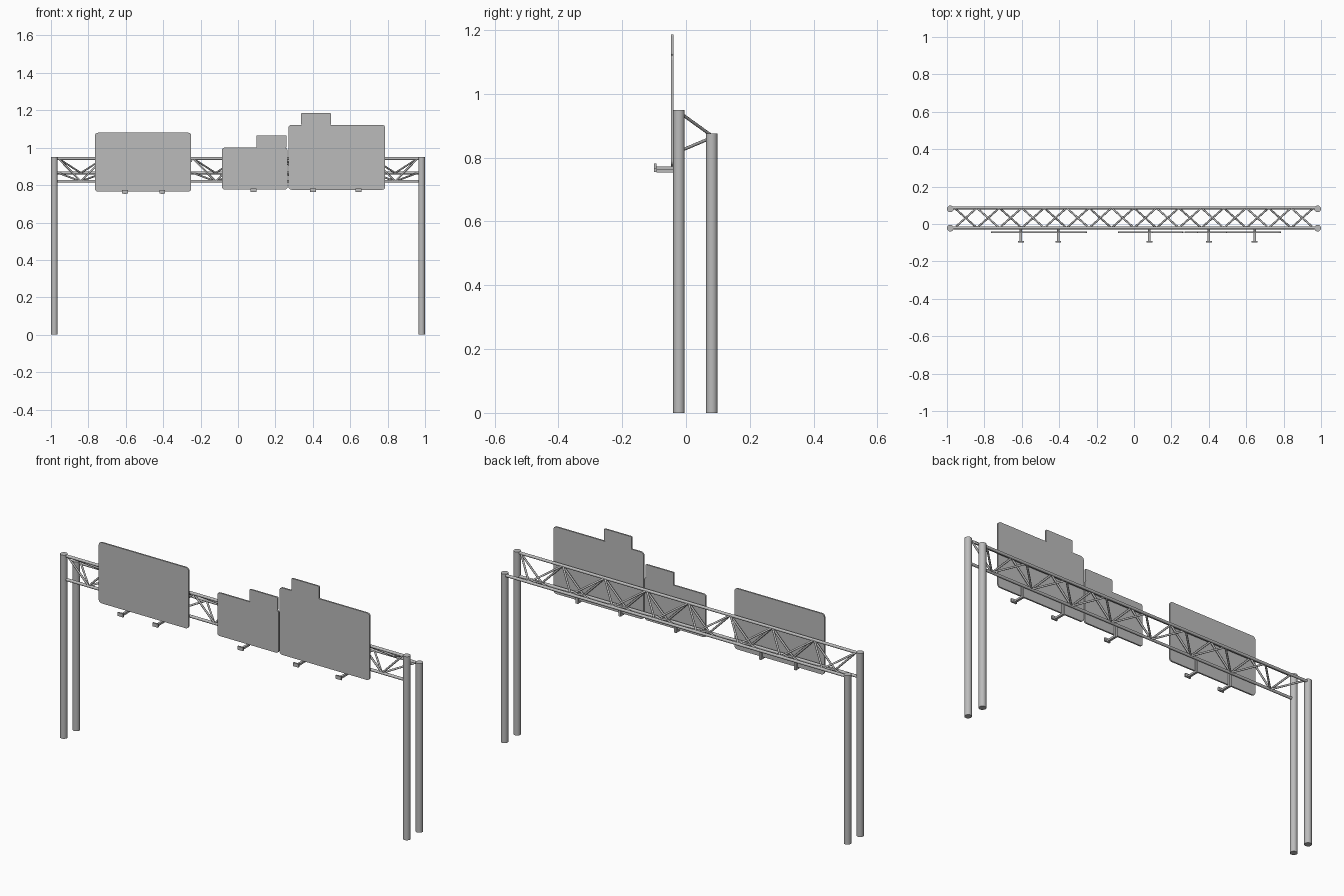
import bpy, bmesh, math
from mathutils import Vector

cube = bpy.data.objects.get("Cube")
if cube:
    bpy.data.objects.remove(cube, do_unlink=True)

steel = bpy.data.materials.new("grey_steel")
steel.use_nodes = True
steel.diffuse_color = (0.5, 0.5, 0.5, 1)
steel.node_tree.nodes["Principled BSDF"].inputs["Base Color"].default_value = (0.5, 0.5, 0.5, 1)


def finish(bm, name, smooth=False):
    mesh = bpy.data.meshes.new(name)
    bmesh.ops.recalc_face_normals(bm, faces=bm.faces)
    bm.to_mesh(mesh)
    bm.free()
    mesh.materials.append(steel)
    obj = bpy.data.objects.new(name, mesh)
    bpy.context.collection.objects.link(obj)
    if smooth:
        bpy.ops.object.select_all(action='DESELECT')
        obj.select_set(True)
        bpy.context.view_layer.objects.active = obj
        bpy.ops.object.shade_smooth_by_angle(angle=math.radians(50))
    return obj


def add_tube(bm, a, b, radius, sides):
    a, b = Vector(a), Vector(b)
    geo = bmesh.ops.create_cone(bm, cap_ends=True, segments=sides, radius1=radius,
                                radius2=radius, depth=(b - a).length)
    turn = Vector((0, 0, 1)).rotation_difference(b - a).to_matrix()
    for v in geo["verts"]:
        v.co = turn @ v.co + (a + b) / 2


def add_box(bm, lo, hi):
    lo, hi = Vector(lo), Vector(hi)
    for v in bmesh.ops.create_cube(bm, size=1)["verts"]:
        v.co = Vector([(lo[i] + hi[i]) / 2 + v.co[i] * (hi[i] - lo[i]) for i in range(3)])


def panel(name, x0, x1, z0, z1, r):
    """Thin upright plate with rounded corners."""
    y0, y1 = -0.047, -0.039
    bm = bmesh.new()
    corners = [(x1 - r, z1 - r), (x0 + r, z1 - r), (x0 + r, z0 + r), (x1 - r, z0 + r)]
    verts = []
    for q, (cx, cz) in enumerate(corners):
        for k in range(5):
            t = (q + k / 4) * math.pi / 2
            verts.append(bm.verts.new((cx + r * math.cos(t), y0, cz + r * math.sin(t))))
    face = bm.faces.new(verts)
    new = bmesh.ops.extrude_face_region(bm, geom=[face], use_keep_orig=True)["geom"]
    for v in new:
        if isinstance(v, bmesh.types.BMVert):
            v.co.y = y1
    return finish(bm, name)


# Posts: tall pair in front, shorter pair behind
POST_X = 0.982
for side, sx in (("left", 1), ("right", -1)):
    for place, y, top in (("front", -0.022, 0.95), ("rear", 0.081, 0.875)):
        bm = bmesh.new()
        add_tube(bm, (sx * POST_X, y, 0), (sx * POST_X, y, top), 0.018, 16)
        finish(bm, f"{place}_post_{side}", True)

# Three chords of the triangular truss
chords = {"upper_front": (-0.021, 0.942), "lower_front": (-0.021, 0.82), "rear": (0.086, 0.865)}
for name, (y, z) in chords.items():
    bm = bmesh.new()
    add_tube(bm, (-POST_X, y, z), (POST_X, y, z), 0.0075, 10)
    finish(bm, name + "_chord", True)

# Zigzag lacing on each of the three truss sides
BAYS = 16
END = 0.96


def lacing(name, first, second):
    bm = bmesh.new()
    for i in range(BAYS):
        ends = [chords[first], chords[second]]
        if i % 2:
            ends.reverse()
        xa, xb = (-END + 2 * END * (i + k) / BAYS for k in (0, 1))
        add_tube(bm, (xa, *ends[0]), (xb, *ends[1]), 0.005, 8)
    finish(bm, name, True)


lacing("front_lacing", "upper_front", "lower_front")
lacing("top_lacing", "upper_front", "rear")
lacing("bottom_lacing", "rear", "lower_front")

# Sign panels and their small top tabs
panel("right_sign", -0.765, -0.25, 0.765, 1.08, 0.016)
panel("middle_sign", -0.085, 0.264, 0.777, 1.0, 0.012)
panel("middle_sign_tab", 0.098, 0.26, 1.0, 1.065, 0.005)
panel("left_sign", 0.27, 0.787, 0.775, 1.122, 0.016)
panel("left_sign_tab", 0.338, 0.497, 1.122, 1.186, 0.005)

# Lamps on arms under the signs, hung from the lower chord
for n, (x, z) in enumerate([(-0.605, 0.753), (-0.405, 0.753), (0.082, 0.762),
                            (0.4, 0.762), (0.645, 0.762)], 1):
    bm = bmesh.new()
    add_box(bm, (x - 0.006, -0.092, z), (x + 0.006, -0.028, z + 0.01))
    add_box(bm, (x - 0.006, -0.038, z), (x + 0.006, -0.028, 0.82))
    finish(bm, f"lamp_arm_{n}")
    bm = bmesh.new()
    add_box(bm, (x - 0.016, -0.1, z + 0.002), (x + 0.016, -0.092, z + 0.02))
    finish(bm, f"lamp_head_{n}")
